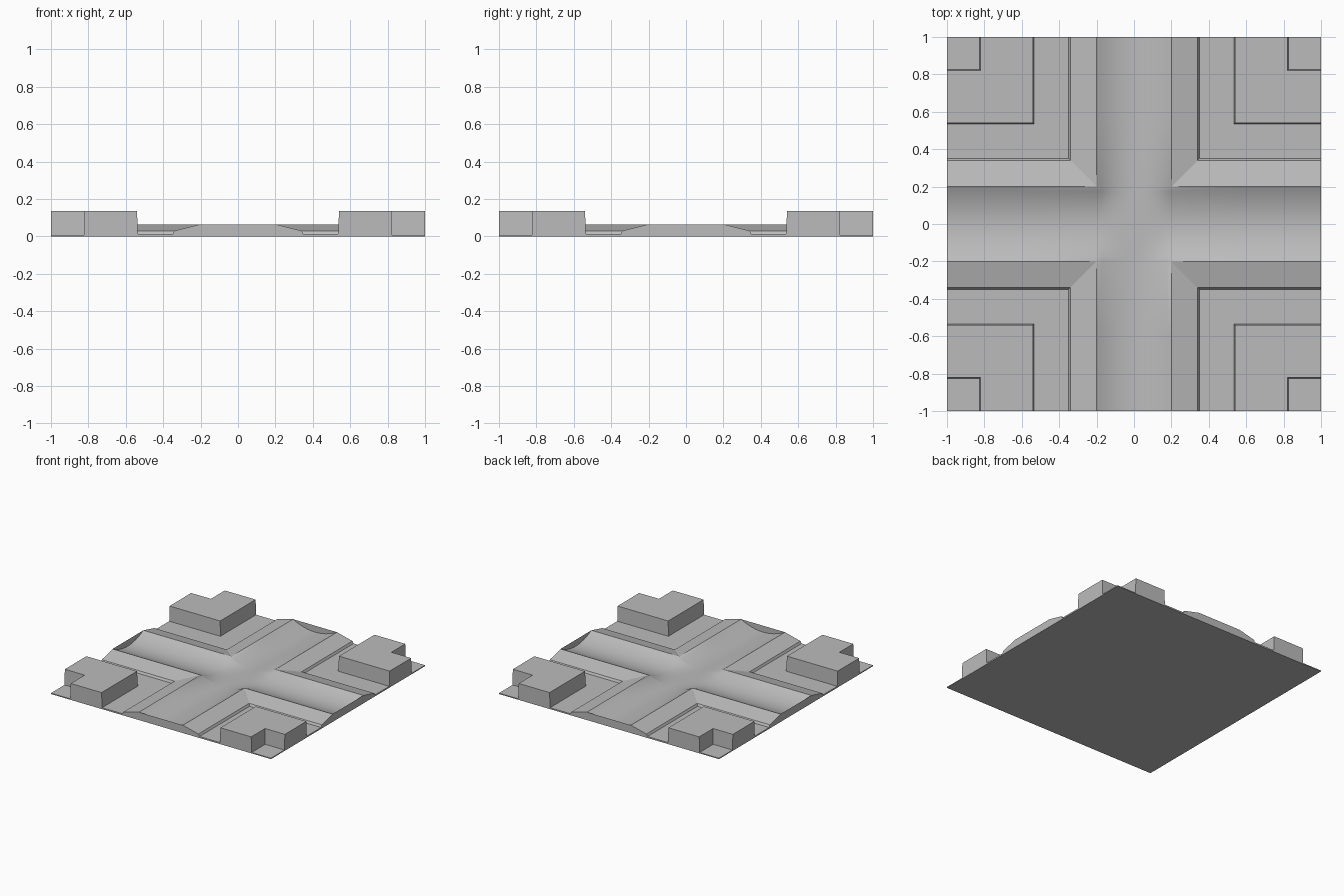
import bpy, bmesh
from math import pi
from mathutils import Matrix

cube = bpy.data.objects.get("Cube")
if cube:
    bpy.data.objects.remove(cube)

grey = bpy.data.materials.new("plain_grey")
grey.use_nodes = True
COLOUR = (0.5, 0.5, 0.5, 1)
grey.diffuse_color = COLOUR
grey.node_tree.nodes["Principled BSDF"].inputs["Base Color"].default_value = COLOUR

ROAD, RIM, FLOOR = 0.2, 0.065, 0.012


def finish(bm, name, smooth=False):
    bmesh.ops.remove_doubles(bm, verts=bm.verts, dist=0.0001)
    bmesh.ops.recalc_face_normals(bm, faces=bm.faces)
    mesh = bpy.data.meshes.new(name)
    bm.to_mesh(mesh)
    bm.free()
    mesh.materials.append(grey)
    obj = bpy.data.objects.new(name, mesh)
    bpy.context.collection.objects.link(obj)
    if smooth:
        bpy.ops.object.select_all(action="DESELECT")
        obj.select_set(True)
        bpy.context.view_layer.objects.active = obj
        bpy.ops.object.shade_smooth_by_angle(angle=pi / 6)


def corner_strip(name, profile):
    """Sweep a closed (distance, height) profile round all four corners."""
    for i, side in enumerate(("back_left", "back_right", "front_right", "front_left")):
        bm = bmesh.new()
        rings = [[bm.verts.new((x, y, z)) for x, y, z in ring] for ring in (
            [(d, 1, z) for d, z in profile],
            [(d, d, z) for d, z in profile],
            [(1, d, z) for d, z in profile])]
        n = len(profile)
        for a, b in zip(rings, rings[1:]):
            for j in range(n):
                k = (j + 1) % n
                bm.faces.new((a[j], a[k], b[k], b[j]))
        bm.faces.new(rings[0])
        bm.faces.new(rings[2])
        bm.transform(Matrix.Rotation(i * pi / 2, 4, "Z"))
        finish(bm, f"{name}_{side}")


def road_height(x, y):
    """Dished road, level with its rims along both sides."""
    a, b = sorted((min(abs(x), ROAD) / ROAD, min(abs(y), ROAD) / ROAD))
    return FLOOR + (RIM - FLOOR) * (a * b) ** 2


# Crossing roads: dished surface, flat end walls and underside
steps = [i * ROAD / 8 for i in range(-8, 9)]
lines = [-1, -0.6] + steps + [0.6, 1]
bm = bmesh.new()
for x0, x1 in zip(lines, lines[1:]):
    for y0, y1 in zip(lines, lines[1:]):
        if min(abs(x0 + x1), abs(y0 + y1)) < 2 * ROAD:
            quad = ((x0, y0), (x1, y0), (x1, y1), (x0, y1))
            bm.faces.new([bm.verts.new((x, y, road_height(x, y))) for x, y in quad])
finish(bm, "road_surface", smooth=True)

for i, side in enumerate(("left", "back", "right", "front")):
    bm = bmesh.new()
    wall = [(1, -ROAD, 0), (1, ROAD, 0), (1, ROAD, RIM), (1, -ROAD, RIM)]
    bm.faces.new([bm.verts.new(p) for p in wall])
    bm.transform(Matrix.Rotation(i * pi / 2, 4, "Z"))
    finish(bm, f"road_end_{side}")

bm = bmesh.new()
bmesh.ops.create_grid(bm, x_segments=1, y_segments=1, size=1)
finish(bm, "underside")

# Sloping verge beside the road, with a curb at its foot
corner_strip("verge", [(ROAD, 0), (ROAD, RIM), (0.34, 0.03), (0.35, 0.012), (0.35, 0)])
# Flat pavement
corner_strip("pavement", [(0.35, 0), (0.35, 0.012), (0.54, 0.012), (0.54, 0)])
# L-shaped corner buildings
corner_strip("building", [(0.535, 0), (0.54, 0.135), (0.82, 0.135), (0.825, 0)])
# Yard behind each building
corner_strip("yard", [(0.82, 0), (0.82, 0.008), (0.999, 0.008), (0.999, 0)])
